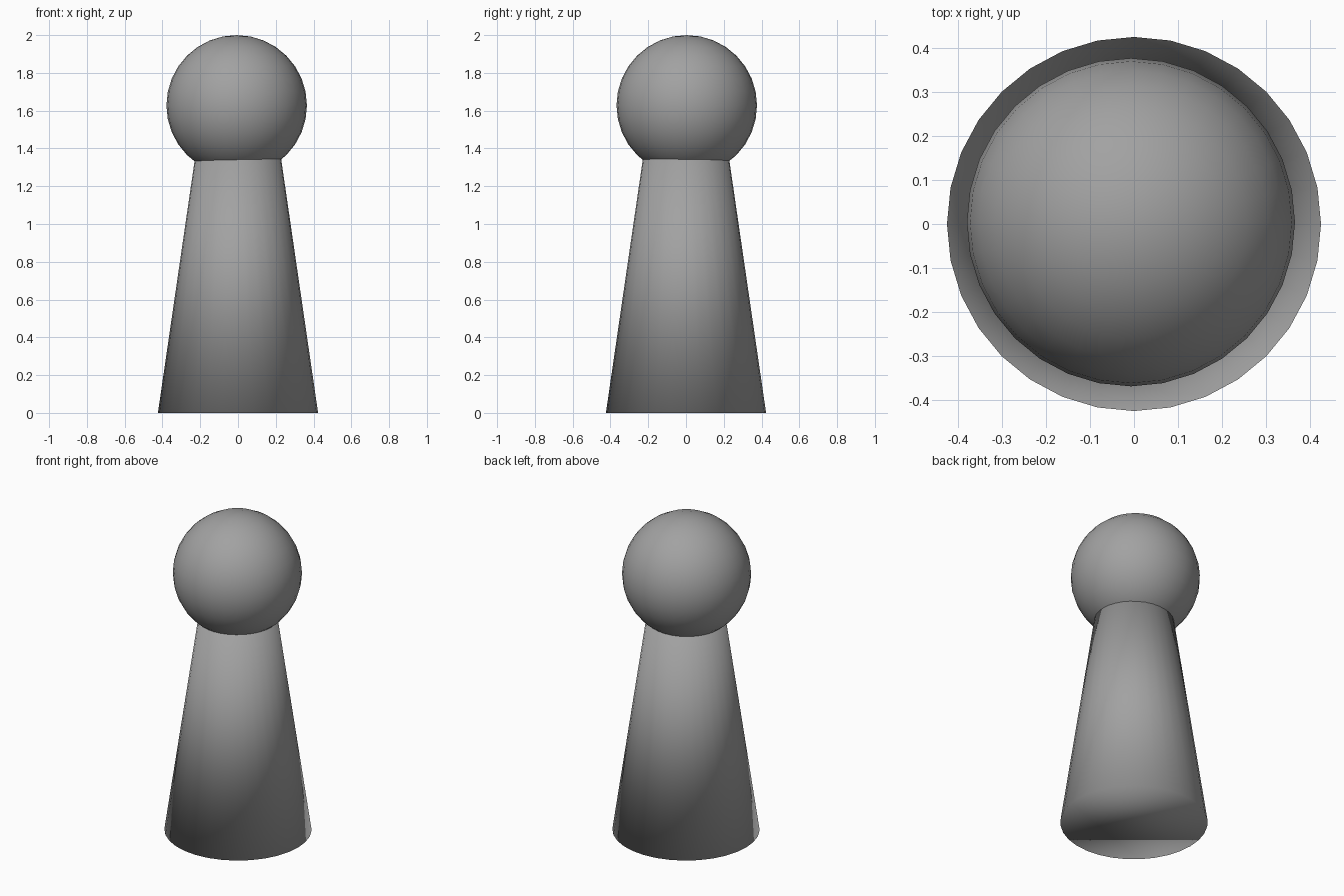
import bpy

if "Cube" in bpy.data.objects:
    bpy.data.objects.remove(bpy.data.objects["Cube"])

SIDES = 32

# Dark grey finish shared by both parts
grey = bpy.data.materials.new("dark_grey")
grey.diffuse_color = (0.36, 0.36, 0.36, 1.0)
grey.use_nodes = True
grey.node_tree.nodes["Principled BSDF"].inputs["Base Color"].default_value = grey.diffuse_color


def finish(name):
    """Name the active object, colour it and shade it smooth all over."""
    obj = bpy.context.object
    obj.name = name
    obj.data.name = name
    obj.data.materials.append(grey)
    bpy.ops.object.shade_smooth()
    return obj


# Tapered body, its top end sunk slightly into the head
BASE_R, NECK_R, NECK_Z, BODY_H = 0.424, 0.229, 1.34, 1.40
top_r = BASE_R + (NECK_R - BASE_R) * BODY_H / NECK_Z
bpy.ops.mesh.primitive_cone_add(
    vertices=SIDES, radius1=BASE_R, radius2=top_r, depth=BODY_H,
    end_fill_type='NGON', location=(0, 0, BODY_H / 2))
finish("body")

# Ball head, a touch off centre
HEAD_R = 0.372
bpy.ops.mesh.primitive_uv_sphere_add(
    segments=SIDES, ring_count=16, radius=HEAD_R,
    location=(-0.007, 0.004, 2.0 - HEAD_R))
finish("head")
